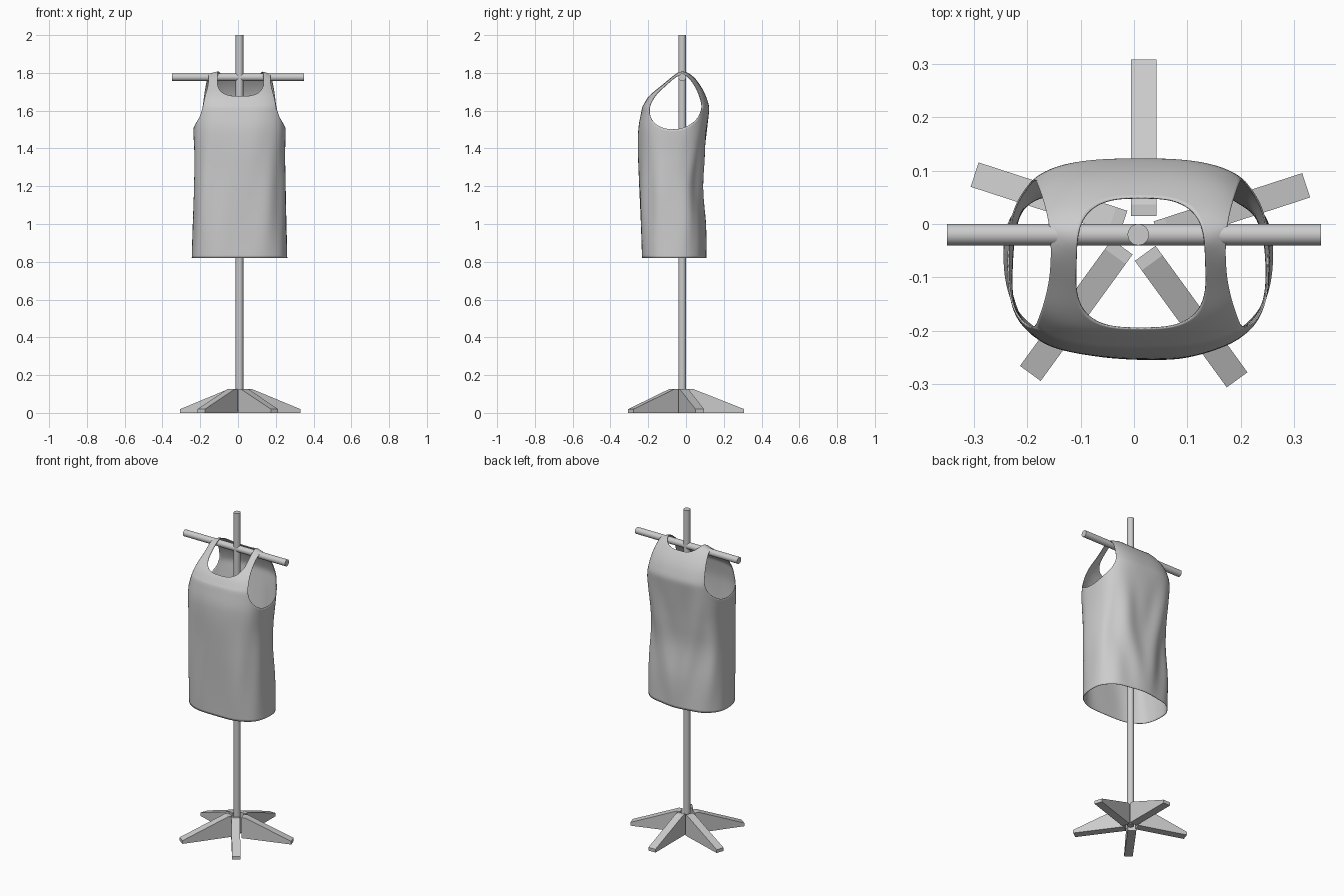
import bpy, bmesh, math
from mathutils import Vector, Matrix

if "Cube" in bpy.data.objects:
    bpy.data.objects.remove(bpy.data.objects["Cube"])

CX = 0.008            # centre line of the garment
N = 64                # columns around the garment
K = 0.5 ** (1 / 3)    # corner of the yoke on the cubic superellipse
HX, YF, YB, ZT = 0.245, -0.232, 0.125, 1.62   # chest ring


def spow(v, e):
    return math.copysign(abs(v) ** e, v)


def clamp(v, lo=-1, hi=1):
    return max(lo, min(hi, v))


def curve(pts, t):
    """Smooth (Catmull-Rom style) interpolation through (t, value) points."""
    t = clamp(t, pts[0][0], pts[-1][0])
    i = 0
    while i < len(pts) - 2 and t > pts[i + 1][0]:
        i += 1

    def slope(j):
        a, b = pts[max(j - 1, 0)], pts[min(j + 1, len(pts) - 1)]
        return (b[1] - a[1]) / (b[0] - a[0])
    (t0, v0), (t1, v1) = pts[i], pts[i + 1]
    h = t1 - t0
    f = (t - t0) / h
    return ((2*f**3 - 3*f**2 + 1) * v0 + (f**3 - 2*f**2 + f) * h * slope(i)
            + (3*f**2 - 2*f**3) * v1 + (f**3 - f**2) * h * slope(i + 1))


def finish(bm, name, angle=30):
    bmesh.ops.remove_doubles(bm, verts=bm.verts, dist=1e-4)
    bmesh.ops.recalc_face_normals(bm, faces=bm.faces)
    mesh = bpy.data.meshes.new(name)
    bm.to_mesh(mesh)
    bm.free()
    ob = bpy.data.objects.new(name, mesh)
    bpy.context.collection.objects.link(ob)
    bpy.ops.object.select_all(action='DESELECT')
    ob.select_set(True)
    bpy.context.view_layer.objects.active = ob
    bpy.ops.object.shade_smooth_by_angle(angle=math.radians(angle))
    return ob


def rod(name, a, b, r):
    a, b = Vector(a), Vector(b)
    d = b - a
    m = Matrix.Translation((a + b) / 2) @ d.to_track_quat('Z', 'Y').to_matrix().to_4x4()
    bm = bmesh.new()
    bmesh.ops.create_cone(bm, cap_ends=True, segments=32, radius1=r, radius2=r,
                          depth=d.length, matrix=m)
    return finish(bm, name)


# Pole and shoulder bar
rod("pole", (CX, -0.02, 0.01), (CX, -0.02, 2.0), 0.02)
rod("shoulder_bar", (-0.35, -0.02, 1.777), (0.35, -0.02, 1.777), 0.02)


# Five tapered feet set round the pole
def foot(name, x, y, deg):
    prof = [(0, 0), (0.293, 0), (0.293, 0.02), (0.022, 0.127), (0, 0.127)]
    rot = Matrix.Translation((x, y, 0)) @ Matrix.Rotation(math.radians(deg), 4, 'Z')
    bm = bmesh.new()
    f = bm.faces.new([bm.verts.new(rot @ Vector((d, -0.024, z))) for d, z in prof])
    ext = bmesh.ops.extrude_face_region(bm, geom=[f])
    move = rot.to_3x3() @ Vector((0, 0.048, 0))
    bmesh.ops.translate(bm, vec=move,
                        verts=[v for v in ext['geom'] if isinstance(v, bmesh.types.BMVert)])
    finish(bm, name, 15)


for i, (x, y, deg) in enumerate([(0.018, 0.015, 90), (-0.02, 0.002, 162),
                                 (-0.022, -0.043, 234), (0.021, -0.055, 306),
                                 (0.044, -0.018, 18)]):
    foot(f"foot_{i + 1}", x, y, deg)

# Tank top: profiles of the body and of the yoke from front to back
FRONT_Y = [(0.82, -0.236), (1.0, -0.242), (1.25, -0.248), (1.5, -0.251), (ZT, YF)]
BACK_Y = [(0.82, 0.103), (1.0, 0.1), (1.2, 0.087), (1.35, 0.098), (1.5, 0.112), (ZT, YB)]
HALF_X = [(0.82, 0.253), (1.1, 0.245), (1.35, 0.24), (1.5, HX), (ZT, HX)]
YOKE_Z = [(0, ZT), (0.1, 1.677), (0.29, 1.745), (0.48, 1.803), (0.59, 1.82),
          (0.7, 1.803), (0.82, 1.755), (0.93, 1.69), (1, ZT)]


def body_point(i, v):
    a = 2 * math.pi * i / N
    ct, st = spow(math.cos(a), 2 / 3), spow(math.sin(a), 2 / 3)
    # armholes dip at both sides
    dip = math.sqrt(max(0, 1 - (st / K) ** 2)) if abs(st) < K - 1e-6 else 0
    z = 0.82 + (ZT - 0.12 * dip - 0.82) * v
    e = 2 / (2.6 + 0.4 * v)
    c, s = spow(math.cos(a), e), spow(math.sin(a), e)
    yf, yb = curve(FRONT_Y, z), curve(BACK_Y, z)
    # soft hanging folds, fading towards the chest
    fade = math.sin(math.pi * min(1, 0.15 + 0.85 * v))
    fold = 1 + fade * (0.022 * math.sin(5 * a + 3 * v) + 0.014 * math.sin(9 * a - 5 * v))
    if s > 0:   # V-shaped drape at the back
        fold += 0.035 * fade * s * math.cos(9 * abs(c) - 7 * v)
    y = (yf + yb) / 2 + (yb - yf) / 2 * s * fold
    x = CX + curve(HALF_X, z) * c * (1 + (fold - 1) * 0.5)
    return x, y, z


def yoke_point(i, r):
    a = 2 * math.pi * i / N
    c, s = spow(math.cos(a), 2 / 3), spow(math.sin(a), 2 / 3)
    outer = clamp(c / K), 0.5 + 0.5 * clamp(s / K)
    hole = 0.03 + 0.74 * c, 0.445 + 0.345 * s
    p, t = (o + (h - o) * r for o, h in zip(outer, hole))
    width = 0.163 + (HX * K - 0.163) * (2 * t - 1) ** 2
    depth = (YB - YF) / 2 * (1 - abs(p * K) ** 3) ** (1 / 3)
    y = (YF + YB) / 2 + depth * (2 * t - 1)
    z = curve(YOKE_Z, t) - 0.025 * p * p * math.sin(math.pi * t) ** 2
    return CX + p * width, y, z


def strip(bm, func, rows):
    grid = [[bm.verts.new(func(i, j / rows)) for i in range(N)] for j in range(rows + 1)]
    for lo, hi in zip(grid, grid[1:]):
        for i in range(N):
            k = (i + 1) % N
            bm.faces.new((lo[i], lo[k], hi[k], hi[i]))


bm = bmesh.new()
strip(bm, body_point, 28)
strip(bm, yoke_point, 8)
top = finish(bm, "tank_top", 80)
sub = top.modifiers.new("smooth", 'SUBSURF')
sub.levels = sub.render_levels = 1
thick = top.modifiers.new("cloth", 'SOLIDIFY')
thick.thickness = 0.003
